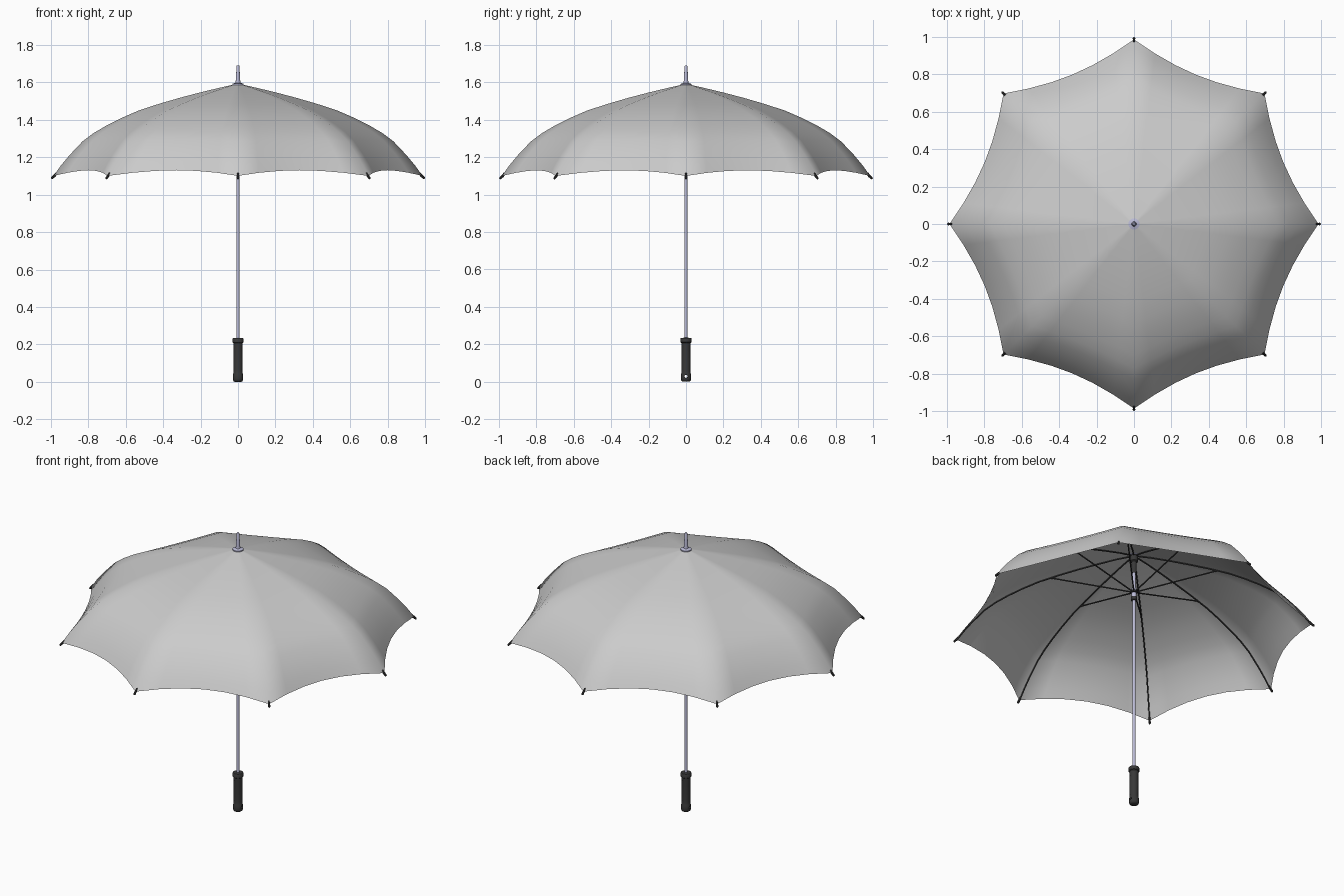
import bpy, bmesh, math
from mathutils import Vector

if "Cube" in bpy.data.objects:
    bpy.data.objects.remove(bpy.data.objects["Cube"])

N = 8          # ribs
STEPS = 6      # fabric divisions per panel


def material(name, rgb):
    m = bpy.data.materials.new(name)
    m.diffuse_color = (*rgb, 1)
    m.use_nodes = True
    m.node_tree.nodes["Principled BSDF"].inputs["Base Color"].default_value = m.diffuse_color
    return m


BLACK = material("black", (0.04, 0.04, 0.04))
METAL = material("metal", (0.5, 0.5, 0.68))


def finish(name, bm, mat=None, angle=40):
    bmesh.ops.recalc_face_normals(bm, faces=bm.faces)
    me = bpy.data.meshes.new(name)
    bm.to_mesh(me)
    bm.free()
    ob = bpy.data.objects.new(name, me)
    bpy.context.collection.objects.link(ob)
    if mat:
        me.materials.append(mat)
    bpy.ops.object.select_all(action='DESELECT')
    ob.select_set(True)
    bpy.context.view_layer.objects.active = ob
    bpy.ops.object.shade_smooth_by_angle(angle=math.radians(angle))
    return ob


def lathe(name, profile, mat, seg=20):
    bm = bmesh.new()
    rings = []
    for r, z in profile:
        rings.append([bm.verts.new((r * math.cos(2 * math.pi * i / seg),
                                    r * math.sin(2 * math.pi * i / seg), z)) for i in range(seg)])
    for a, b in zip(rings, rings[1:]):
        for i in range(seg):
            j = (i + 1) % seg
            bm.faces.new((a[i], a[j], b[j], b[i]))
    bm.faces.new(rings[0][::-1])
    bm.faces.new(rings[-1])
    return finish(name, bm, mat)


def polar(r, z, a):
    return Vector((r * math.cos(a), r * math.sin(a), z))


def spokes(name, path, radii, mat, seg=8):
    """Round rod along an (r, z) path, repeated around the shaft."""
    bm = bmesh.new()
    pts = [Vector(p) for p in path]
    for k in range(N):
        a = 2 * math.pi * k / N
        side = Vector((-math.sin(a), math.cos(a), 0))
        rings = []
        for i, p in enumerate(pts):
            d = (pts[min(i + 1, len(pts) - 1)] - pts[max(i - 1, 0)]).normalized()
            up = polar(-d.y, d.x, a)
            rings.append([bm.verts.new(polar(p.x, p.y, a) + radii[i] * (
                side * math.cos(2 * math.pi * s / seg) + up * math.sin(2 * math.pi * s / seg)))
                for s in range(seg)])
        for u, v in zip(rings, rings[1:]):
            for s in range(seg):
                t = (s + 1) % seg
                bm.faces.new((u[s], u[t], v[t], v[s]))
        bm.faces.new(rings[0])
        bm.faces.new(rings[-1])
    return finish(name, bm, mat)


# Canopy: panels stretched between curved ribs, hem scooped between the tips
RIB = [(0.012, 1.59), (0.10, 1.57), (0.20, 1.546), (0.31, 1.517), (0.42, 1.485), (0.53, 1.449),
       (0.62, 1.41), (0.70, 1.37), (0.77, 1.329), (0.83, 1.284), (0.90, 1.21), (0.945, 1.156), (0.985, 1.10)]
bm = bmesh.new()
rows = []
for q, (r, z) in enumerate(RIB):
    s = q / (len(RIB) - 1)
    row = []
    for k in range(N):
        p0 = polar(r, z, 2 * math.pi * k / N)
        p1 = polar(r, z, 2 * math.pi * (k + 1) / N)
        for j in range(STEPS):
            t = j / STEPS
            f = 4 * t * (1 - t)
            p = p0.lerp(p1, t)
            c = 1 - 0.052 * f * s ** 2
            row.append(bm.verts.new((p.x * c, p.y * c, p.z + 0.03 * f * s ** 4)))
    rows.append(row)
for a, b in zip(rows, rows[1:]):
    for i in range(len(a)):
        j = (i + 1) % len(a)
        bm.faces.new((a[i], b[i], b[j], a[j]))
finish("canopy", bm, None, 60)

# Ribs under the fabric, tip caps and stretchers
under = [(r - 0.004, z - 0.007) for r, z in RIB[1:]]
spokes("ribs", [(0.015, 1.578)] + under, [0.004] * len(RIB), BLACK)
spokes("rib_tips", [(0.970, 1.115), (0.982, 1.1), (0.992, 1.089), (0.996, 1.084)],
       [0.005, 0.006, 0.007, 0.004], BLACK)
spokes("stretchers", [(0.012, 1.352), (0.46, 1.464)], [0.004, 0.004], BLACK)

# Shaft, ferrule and collars
lathe("shaft", [(0.009, 0.2), (0.009, 1.6)], METAL)
lathe("ferrule", [(0.03, 1.586), (0.03, 1.592), (0.013, 1.597), (0.011, 1.62),
                  (0.008, 1.684), (0.006, 1.69)], METAL)
lathe("top_notch", [(0.012, 1.47), (0.015, 1.475), (0.015, 1.54), (0.022, 1.545),
                    (0.022, 1.578), (0.012, 1.582)], BLACK)
lathe("runner", [(0.013, 1.32), (0.014, 1.37), (0.012, 1.375)], METAL)
lathe("runner_rings", [(0.012, 1.295), (0.017, 1.298), (0.017, 1.318), (0.012, 1.321)], BLACK)
lathe("runner_crown", [(0.012, 1.344), (0.02, 1.346), (0.02, 1.358), (0.012, 1.36)], BLACK)

# Grip with a strap hole through the base
grip = lathe("grip", [(0.018, 0.0), (0.025, 0.005), (0.028, 0.015), (0.028, 0.035), (0.025, 0.046),
                      (0.0235, 0.06), (0.025, 0.12), (0.0235, 0.185), (0.025, 0.2), (0.025, 0.207),
                      (0.030, 0.211), (0.030, 0.23), (0.027, 0.234), (0.012, 0.235)], BLACK, 24)
bm = bmesh.new()
bmesh.ops.create_cone(bm, cap_ends=True, segments=16, radius1=0.008, radius2=0.008, depth=0.1)
cutter = finish("hole_cutter", bm)
cutter.rotation_euler = (0, math.pi / 2, 0)
cutter.location = (0, 0, 0.028)
cutter.hide_render = True
cutter.hide_set(True)
mod = grip.modifiers.new("strap_hole", 'BOOLEAN')
mod.operation = 'DIFFERENCE'
mod.object = cutter
mod.solver = 'EXACT'
